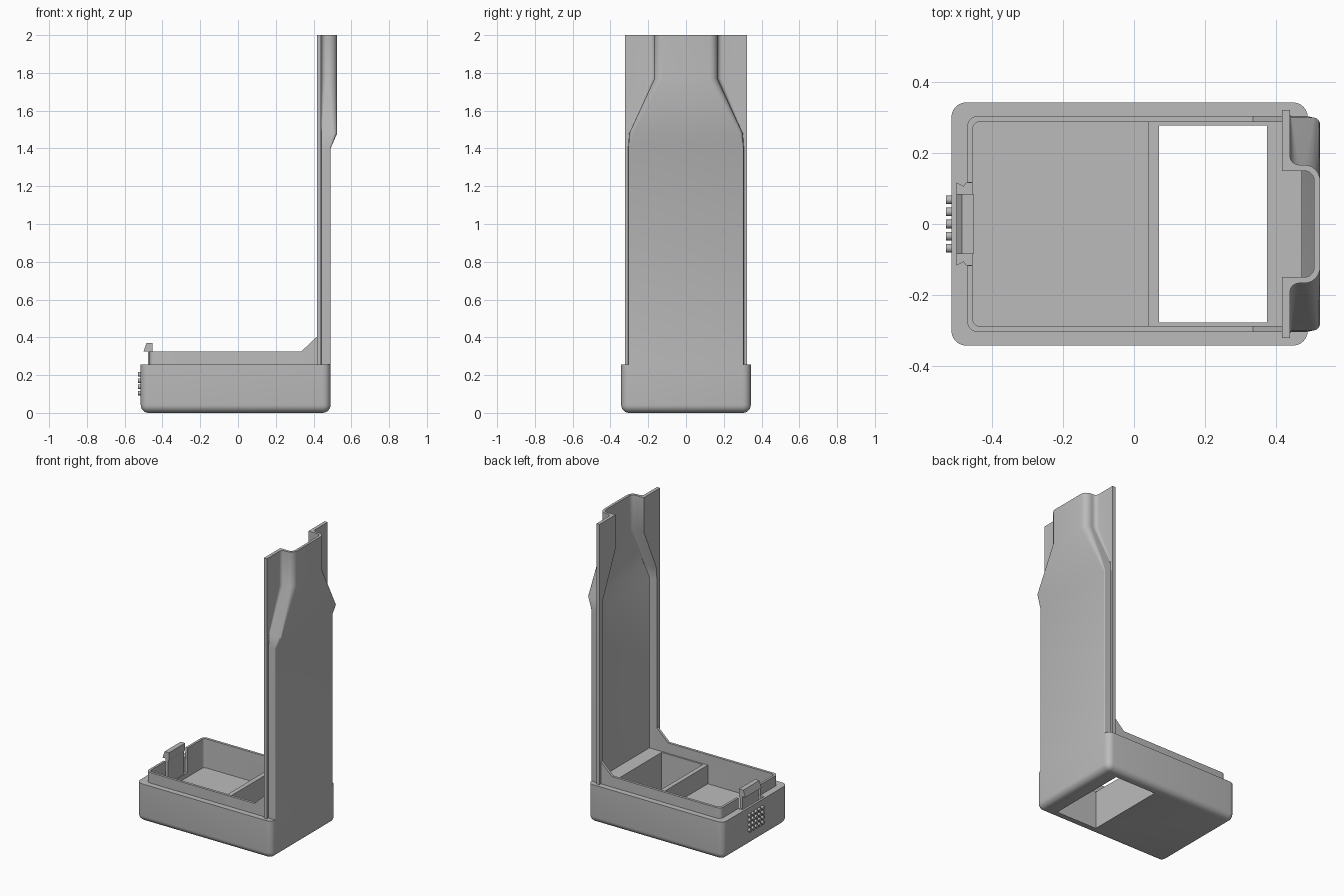
import bpy, bmesh
from math import sin, cos, radians, pi
from mathutils import Matrix

if "Cube" in bpy.data.objects:
    bpy.data.objects.remove(bpy.data.objects["Cube"], do_unlink=True)

grey = bpy.data.materials.new("plain grey")
grey.use_nodes = True
COLOUR = (0.5, 0.5, 0.5, 1)
grey.diffuse_color = COLOUR
grey.node_tree.nodes["Principled BSDF"].inputs["Base Color"].default_value = COLOUR


def finish(name, bm):
    """Turn a bmesh into a grey object."""
    bmesh.ops.recalc_face_normals(bm, faces=bm.faces)
    mesh = bpy.data.meshes.new(name)
    bm.to_mesh(mesh)
    bm.free()
    obj = bpy.data.objects.new(name, mesh)
    bpy.context.collection.objects.link(obj)
    mesh.materials.append(grey)
    return obj


def loft(name, rings):
    """Skin matching closed rings and cap both ends."""
    bm = bmesh.new()
    loops = [[bm.verts.new(p) for p in ring] for ring in rings]
    n = len(loops[0])
    for low, high in zip(loops, loops[1:]):
        for i in range(n):
            j = (i + 1) % n
            bm.faces.new((low[i], low[j], high[j], high[i]))
    bm.faces.new(loops[0])
    bm.faces.new(loops[-1])
    return finish(name, bm)


def prism_z(name, outline, z0, z1):
    return loft(name, [[(x, y, z) for x, y in outline] for z in (z0, z1)])


def prism_y(name, outline, y0, y1):
    return loft(name, [[(x, y, z) for x, z in outline] for y in (y0, y1)])


def arc(cx, cy, r, a0, a1, steps=6):
    angles = [radians(a0 + (a1 - a0) * i / steps) for i in range(steps + 1)]
    return [(cx + r * cos(a), cy + r * sin(a)) for a in angles]


def rectangle(x0, x1, half):
    return [(x0, -half), (x1, -half), (x1, half), (x0, half)]


def tray_outline(x0, x1, half, r):
    """Rectangle whose two corners on the low x side are rounded."""
    return ([(x1, -half), (x1, half)] + arc(x0 + r, half - r, r, 90, 180)
            + arc(x0 + r, r - half, r, 180, 270))


def cut(target, *cutters):
    for cutter in cutters:
        cutter.hide_render = True
        mod = target.modifiers.new("cut", "BOOLEAN")
        mod.operation, mod.solver, mod.object = "DIFFERENCE", "EXACT", cutter
    graph = bpy.context.evaluated_depsgraph_get()
    mesh = bpy.data.meshes.new_from_object(target.evaluated_get(graph))
    target.modifiers.clear()
    target.data = mesh
    for cutter in cutters:
        bpy.data.objects.remove(cutter, do_unlink=True)


# Base box, rounded at the uprights and underneath
X0, X1, HALF_Y, BASE_TOP = -0.515, 0.49, 0.343, 0.255
FLOOR = 0.13
bm = bmesh.new()
bmesh.ops.create_cube(bm, size=1, matrix=Matrix.Translation(((X0 + X1) / 2, 0, BASE_TOP / 2))
                      @ Matrix.Diagonal((X1 - X0, 2 * HALF_Y, BASE_TOP, 1)))
edges = [e for e in bm.edges if min(v.co.z for v in e.verts) < 0.01]
bmesh.ops.bevel(bm, geom=edges, offset=0.042, segments=6, profile=0.5, affect="EDGES")
base = finish("base_box", bm)
cut(base,
    prism_z("tray_cutter", tray_outline(-0.455, 0.04, 0.288, 0.02), FLOOR, 0.4),
    prism_z("window_cutter", rectangle(0.07, 0.375, 0.278), -0.1, 0.4),
    prism_z("latch_cutter", rectangle(-0.5, -0.44, 0.115), 0.16, 0.4))

# Raised lip with ramps up to the back wall and a gap for the latch
lip = prism_z("raised_lip", tray_outline(-0.47, 0.42, 0.305, 0.03), 0.25, 0.405)
cut(lip,
    prism_z("lip_hollow_cutter", tray_outline(-0.455, 0.6, 0.288, 0.02), 0.1, 0.6),
    prism_y("ramp_cutter", [(-0.6, 0.325), (0.335, 0.325), (0.435, 0.42), (0.435, 0.6), (-0.6, 0.6)],
            -0.5, 0.5),
    prism_z("gap_cutter", rectangle(-0.6, -0.4, 0.117), 0.1, 0.6))

# Latch: springy stem with a wedge hook on top
latch = prism_y("latch", [(-0.477, 0.14), (-0.477, 0.325), (-0.5, 0.325), (-0.485, 0.37),
                          (-0.452, 0.37), (-0.452, 0.325), (-0.46, 0.31), (-0.46, 0.14)],
                -0.085, 0.085)

# Small guard tips either side of the latch
for side, label in ((1, "left"), (-1, "right")):
    tip = [(-0.5, side * 0.115), (-0.48, side * 0.105), (-0.47, side * 0.12), (-0.495, side * 0.122)]
    prism_z("latch_guard_" + label, tip, 0.16, 0.256)


# Tall wall: flanged channel that flares out and then narrows to a neck
FLANGE_IN, FLANGE_OUT, FLANGE_HALF, T = 0.418, 0.44, 0.322, 0.017


def wall_ring(z, half, depth, r, fillet):
    ri = max(r - T, 0.003)
    outer = ([(FLANGE_IN, FLANGE_HALF), (FLANGE_OUT, FLANGE_HALF)]
             + arc(FLANGE_OUT + fillet, half + fillet, fillet, 180, 270)
             + arc(depth - r, half - r, r, 90, 0))
    inner = arc(depth - T - ri, half - T - ri, ri, 0, 90) + [(FLANGE_IN, half - T)]

    def mirrored(points):
        return [(x, -y) for x, y in reversed(points)]

    loop = outer + mirrored(outer) + mirrored(inner) + inner
    return [(x, y, z) for x, y in loop]


wall = loft("tall_wall", [
    wall_ring(0.25, 0.305, 0.49, 0.006, 0.004),
    wall_ring(1.40, 0.305, 0.49, 0.006, 0.004),
    wall_ring(1.48, 0.30, 0.525, 0.02, 0.005),
    wall_ring(1.77, 0.167, 0.525, 0.045, 0.025),
    wall_ring(2.0, 0.167, 0.525, 0.045, 0.025)])

# Grip studs on the latch end of the box
bm = bmesh.new()
for col in range(5):
    for row in range(4):
        spot = Matrix.Translation((-0.52, (col - 2) * 0.034, 0.105 + row * 0.033))
        bmesh.ops.create_cone(bm, cap_ends=True, segments=16, radius1=0.012, radius2=0.012,
                              depth=0.02, matrix=spot @ Matrix.Rotation(pi / 2, 4, "Y"))
studs = finish("grip_studs", bm)

# Smooth the rounded parts while keeping the edges sharp
bpy.ops.object.select_all(action="DESELECT")
for obj in (base, lip, wall, studs):
    obj.select_set(True)
bpy.context.view_layer.objects.active = base
bpy.ops.object.shade_smooth_by_angle(angle=radians(30))
